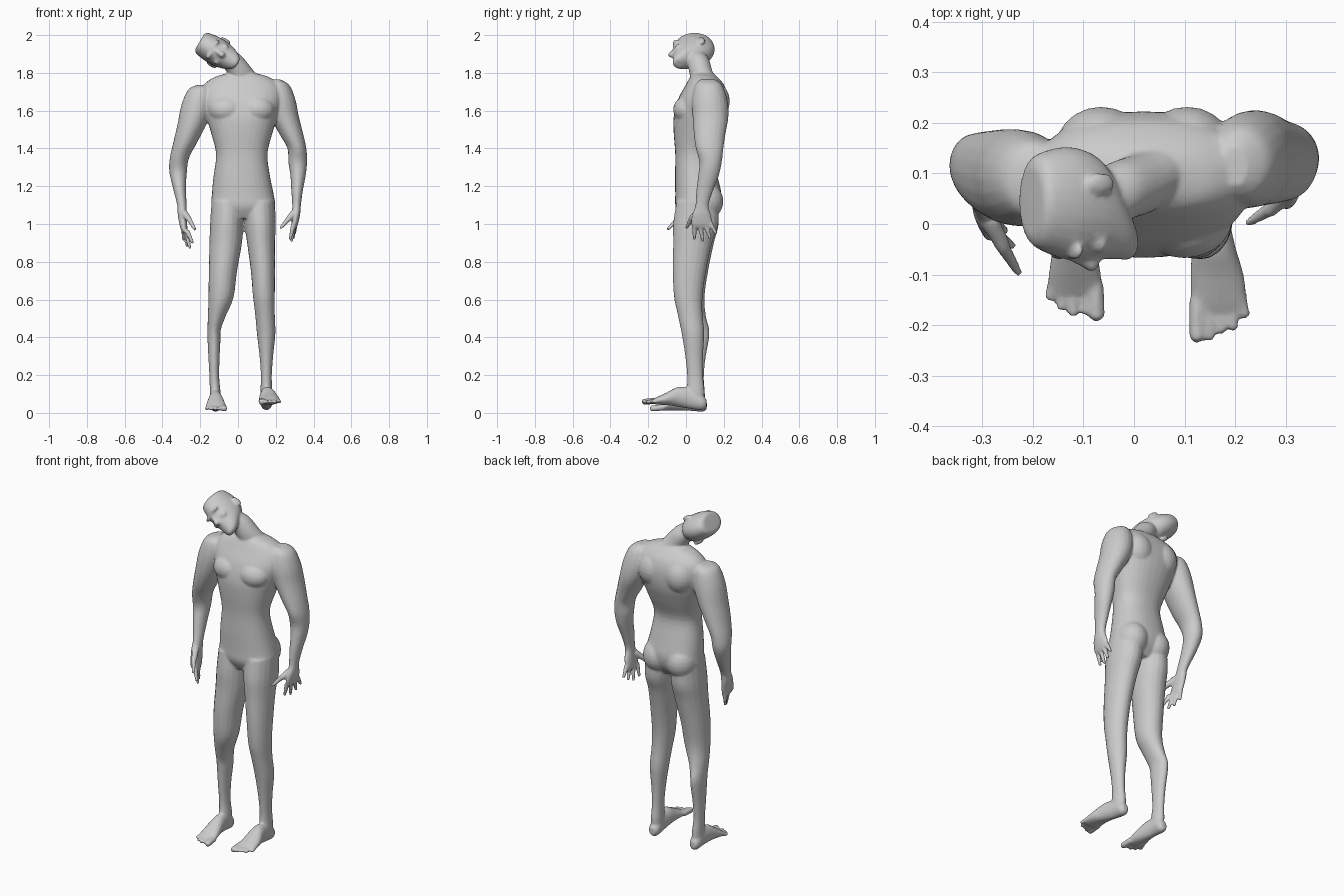
import bpy, bmesh, math
from mathutils import Vector, Matrix

X, Y, Z = Vector((1, 0, 0)), Vector((0, 1, 0)), Vector((0, 0, 1))
bm = bmesh.new()


def loft(rings, u=X, v=Y, sides=20, power=1.0, steps=4):
    """Closed skin through rings (x, y, z, radius_u, radius_v), splined along the length."""
    r = [Vector(k) for k in rings]
    r = [2 * r[0] - r[1]] + r + [2 * r[-1] - r[-2]]
    path = []
    for i in range(1, len(r) - 2):
        a, b, c, d = r[i - 1:i + 3]
        for k in range(steps):
            t = k / steps
            path.append(0.5 * (2 * b + (c - a) * t + (2 * a - 5 * b + 4 * c - d) * t * t
                               + (3 * b - a - 3 * c + d) * t ** 3))
    path.append(r[-2])
    loops = []
    for p in path:
        loop = []
        for k in range(sides):
            ang = 2 * math.pi * k / sides
            cs, sn = math.cos(ang), math.sin(ang)
            cs = math.copysign(abs(cs) ** power, cs)
            sn = math.copysign(abs(sn) ** power, sn)
            loop.append(bm.verts.new(Vector(p[:3]) + u * cs * p[3] + v * sn * p[4]))
        loops.append(loop)
    for l0, l1 in zip(loops, loops[1:]):
        for k in range(sides):
            j = (k + 1) % sides
            bm.faces.new((l0[k], l0[j], l1[j], l1[k]))
    bm.faces.new(loops[0][::-1])
    bm.faces.new(loops[-1])


def ball(c, size, axes=(X, Y, Z)):
    m = Matrix([a * s for a, s in zip(axes, size)]).transposed().to_4x4()
    bmesh.ops.create_uvsphere(bm, u_segments=20, v_segments=12, radius=1,
                              matrix=Matrix.Translation(c) @ m)


def digit(base, tip, r0, r1):
    """Tapered finger or toe with a rounded tip."""
    a, b = Vector(base), Vector(tip)
    d = (b - a).normalized()
    u = d.orthogonal().normalized()
    v = d.cross(u)
    b = b - d * r1
    loft([(*a.lerp(b, t), r0 + (r1 - r0) * t, r0 + (r1 - r0) * t) for t in (0, .5, 1)], u, v, 10)
    ball(b, (r1, r1, r1))


# Torso
loft([(.03, .055, 1.03, .10, .08), (.028, .06, 1.09, .165, .115), (.025, .065, 1.16, .163, .122),
      (.02, .055, 1.25, .15, .113), (.02, .045, 1.37, .136, .102), (.02, .06, 1.48, .162, .125),
      (.02, .075, 1.57, .19, .14), (.02, .09, 1.66, .215, .132), (.02, .1, 1.73, .205, .105),
      (.02, .095, 1.775, .15, .075), (.02, .09, 1.80, .07, .05)], power=.88, sides=32)
for s in (-1, 1):
    ball((.02 + .08 * s, .01, 1.605), (.095, .078, .075))    # chest
    ball((.02 + .085 * s, .15, 1.65), (.09, .082, .10))      # shoulder blade
    ball((.028 + .075 * s, .10, 1.12), (.088, .098, .10))    # buttock

# Arms
loft([(.2, .115, 1.765, .025, .04), (.21, .12, 1.735, .062, .072), (.222, .125, 1.66, .082, .093),
      (.245, .13, 1.57, .077, .095), (.285, .125, 1.47, .062, .083), (.312, .125, 1.4, .05, .073),
      (.316, .13, 1.33, .05, .06), (.318, .12, 1.26, .041, .055), (.313, .1, 1.18, .031, .045),
      (.31, .085, 1.1, .023, .035), (.307, .082, 1.05, .022, .05), (.3, .085, 1.0, .018, .057),
      (.296, .088, .98, .013, .053)])
loft([(-.195, .09, 1.735, .025, .04), (-.2, .09, 1.71, .065, .075), (-.215, .09, 1.63, .085, .093),
      (-.243, .093, 1.53, .077, .095), (-.28, .1, 1.43, .063, .085), (-.31, .11, 1.35, .051, .07),
      (-.317, .115, 1.28, .047, .058), (-.311, .09, 1.2, .036, .05), (-.297, .05, 1.1, .025, .036),
      (-.295, .035, 1.05, .024, .043), (-.287, .017, .98, .019, .05), (-.281, .012, .955, .014, .046)])

# Fingers and thumbs
for base, tip in [((.292, .045, .99), (.275, .045, .915)), ((.296, .075, .99), (.283, .09, .905)),
                  ((.299, .105, .99), (.292, .13, .92)), ((.302, .13, 1.0), (.3, .163, .945)),
                  ((-.27, -.022, .965), (-.238, -.045, .895)), ((-.278, .002, .965), (-.253, -.015, .868)),
                  ((-.283, .026, .965), (-.268, .015, .878)), ((-.288, .048, .975), (-.288, .043, .91))]:
    digit(base, tip, .014, .009)
digit((.297, .06, 1.06), (.262, .02, 1.02), .02, .016)
digit((.27, .03, 1.03), (.222, .0, .975), .015, .009)
digit((-.287, .01, 1.06), (-.255, -.05, 1.02), .02, .016)
digit((-.262, -.04, 1.03), (-.226, -.1, .968), .015, .009)

# Legs
loft([(.11, .06, 1.12, .085, .11), (.117, .052, 1.0, .083, .12), (.122, .035, .9, .074, .103),
      (.132, .018, .75, .064, .088), (.137, .012, .62, .058, .076), (.143, .022, .52, .052, .066),
      (.149, .037, .42, .049, .06), (.15, .043, .3, .036, .047), (.15, .048, .2, .029, .042),
      (.15, .052, .12, .031, .046), (.15, .055, .07, .03, .04)])
loft([(-.055, .06, 1.12, .085, .11), (-.06, .055, 1.0, .088, .118), (-.065, .043, .9, .086, .105),
      (-.08, .025, .75, .075, .092), (-.09, .02, .61, .066, .078), (-.113, .038, .51, .047, .068),
      (-.126, .058, .44, .035, .066), (-.127, .06, .38, .034, .06), (-.127, .055, .28, .029, .047),
      (-.125, .055, .18, .026, .04), (-.12, .055, .1, .029, .046), (-.12, .057, .05, .028, .04)])

# Feet
loft([(.15, .108, .05, .018, .022), (.15, .085, .055, .032, .04), (.152, .03, .075, .034, .055),
      (.157, -.04, .085, .042, .053), (.164, -.1, .075, .053, .034), (.168, -.155, .064, .056, .02),
      (.168, -.172, .062, .052, .013)], X, Z)
loft([(-.12, .11, .04, .018, .022), (-.12, .088, .046, .03, .04), (-.12, .03, .065, .032, .055),
      (-.118, -.03, .062, .04, .05), (-.117, -.085, .045, .05, .033), (-.117, -.122, .032, .054, .02),
      (-.117, -.138, .028, .05, .013)], X, Z)
for i, (right, left) in enumerate([(-.235, -.193), (-.232, -.18), (-.218, -.184), (-.212, -.172), (-.187, -.152)]):
    r = .017 if i == 0 else .011
    digit((.125 + .022 * i, -.15, .064), (.125 + .024 * i, right, .058), r, r)
    digit((-.077 - .021 * i, -.115, .03), (-.073 - .0235 * i, left, .022), r, r)

# Neck
tilt = Vector((.8, 0, .6))
loft([(.03, .1, 1.74, .085, .07), (.012, .08, 1.80, .063, .062), (-.03, .065, 1.86, .056, .06),
      (-.07, .05, 1.89, .05, .055)], tilt, Y)

# Head, leaning over to the side: h runs up to the crown, s towards the upper ear
UP, SIDE = Vector((-.86, 0, .5)), Vector((.5, 0, .86))
AX = (SIDE, Y, UP)


def at(h, y, s=0):
    return Vector((-.10, y, 1.905)) + UP * h + SIDE * s


loft([(*at(h, y), a, b) for h, y, a, b in [
    (.12, .045, .048, .068), (.105, .045, .063, .092), (.05, .042, .073, .11), (0, .037, .073, .109),
    (-.04, .025, .067, .095), (-.075, -.005, .055, .065), (-.1, -.028, .04, .042),
    (-.113, -.04, .024, .024)]], SIDE, Y, 24)
loft([(*at(h, y), a, b) for h, y, a, b in [
    (.035, -.06, .009, .012), (.005, -.07, .011, .014), (-.02, -.078, .016, .018),
    (-.033, -.068, .012, .012)]], SIDE, Y, 12)                # nose
ball(at(-.058, -.054), (.026, .016, .012), AX)                # mouth
ball(at(-.098, -.052), (.022, .02, .018), AX)                 # chin
for s in (-1, 1):
    ball(at(.04, -.052, .03 * s), (.032, .02, .011), AX)      # brow
    ball(at(-.012, -.035, .04 * s), (.022, .024, .018), AX)   # cheek
    ball(at(.003, .08, .074 * s), (.011, .022, .031), AX)     # ear

# Fuse everything into one smooth skin
bmesh.ops.recalc_face_normals(bm, faces=bm.faces)
mesh = bpy.data.meshes.new("body")
bm.to_mesh(mesh)
bm.free()
body = bpy.data.objects.new("body", mesh)
bpy.context.collection.objects.link(body)
rem = body.modifiers.new("fuse", 'REMESH')
rem.mode = 'VOXEL'
rem.voxel_size = .006
rem.use_smooth_shade = True
smo = body.modifiers.new("soften", 'SMOOTH')
smo.factor = .5
smo.iterations = 5
dec = body.modifiers.new("reduce", 'DECIMATE')
dec.ratio = .25
